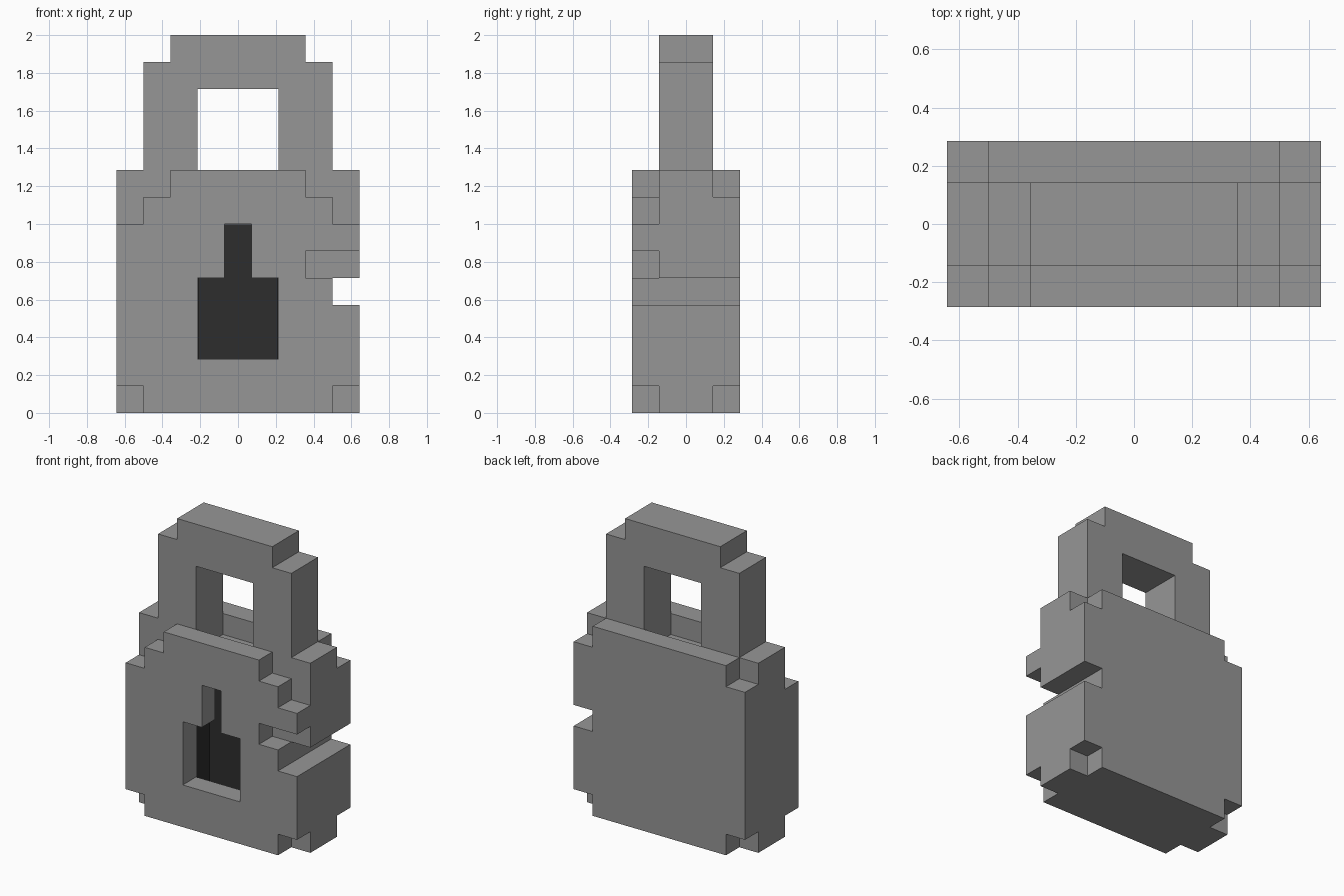
import bpy
import bmesh

if "Cube" in bpy.data.objects:
    bpy.data.objects.remove(bpy.data.objects["Cube"], do_unlink=True)

U = 1 / 7  # one block


def material(name, value):
    mat = bpy.data.materials.new(name)
    mat.use_nodes = True
    colour = (value, value, value, 1)
    mat.diffuse_color = colour
    mat.node_tree.nodes["Principled BSDF"].inputs["Base Color"].default_value = colour
    return mat


def finish(name, bm, mat):
    mesh = bpy.data.meshes.new(name)
    bm.to_mesh(mesh)
    bm.free()
    mesh.materials.append(mat)
    obj = bpy.data.objects.new(name, mesh)
    bpy.context.collection.objects.link(obj)
    return obj


def mirrored(half):
    """Complete a right-hand outline, listed bottom to top, with its mirror image."""
    return half + [(-x, z) for x, z in reversed(half)]


def slab(name, loops, y0, y1, mat):
    """Extrude an outline (and any holes), measured in blocks, from y0 to y1."""
    bm = bmesh.new()
    for loop in loops:
        verts = [bm.verts.new((x * U, y0 * U, z * U)) for x, z in loop]
        for a, b in zip(verts, verts[1:] + verts[:1]):
            bm.edges.new((a, b))
    bmesh.ops.triangle_fill(bm, use_beauty=True, use_dissolve=False, edges=bm.edges[:])
    result = bmesh.ops.extrude_face_region(bm, geom=bm.faces[:], use_keep_orig=True)
    moved = [v for v in result["geom"] if isinstance(v, bmesh.types.BMVert)]
    bmesh.ops.translate(bm, verts=moved, vec=(0, (y1 - y0) * U, 0))
    bmesh.ops.recalc_face_normals(bm, faces=bm.faces[:])
    return finish(name, bm, mat)


grey = material("metal grey", 0.305)
dark = material("keyhole dark", 0.026)

# Side notch cut into the left edge of every body layer
notch = [(4.5, 4), (3.5, 4), (3.5, 5), (4.5, 5)]
front_notch = [(4.5, 4), (3.5, 4), (3.5, 5), (2.5, 5), (2.5, 6), (4.5, 6)]

# Front plate with stepped shoulders and keyhole opening
low, high = [(3.5, 0), (3.5, 1), (4.5, 1)], [(4.5, 7), (3.5, 7), (3.5, 8), (2.5, 8), (2.5, 9)]
front = low + front_notch + high + [(-x, z) for x, z in reversed(low + high)]
keyhole = mirrored([(1.5, 2), (1.5, 5), (0.5, 5), (0.5, 7)])
slab("front_plate", [front, keyhole], -2, -1, grey)

# Core with a lock chamber and a gap between the shackle legs
core = [(4.5, 0)] + notch + [(4.5, 9), (1.5, 9), (1.5, 8),
                             (-1.5, 8), (-1.5, 9), (-4.5, 9), (-4.5, 0)]
chamber = mirrored([(1.5, 1), (1.5, 7)])
slab("body_core", [core, chamber], -1, 1, grey)

# Back plate
high = [(4.5, 8), (3.5, 8), (3.5, 9)]
back = low + notch + high + [(-x, z) for x, z in reversed(low + high)]
slab("back_plate", [back], 1, 2, grey)

# Shackle
arch = mirrored([(1.5, 9), (3.5, 9), (3.5, 13), (2.5, 13), (2.5, 14)])
arch += [(-1.5, 12), (1.5, 12)]
slab("shackle", [arch], -1, 1, grey)

# Dark lining of the chamber, open toward the front
bm = bmesh.new()
bmesh.ops.create_cube(bm, size=1)
for v in bm.verts:
    v.co = (v.co.x * 2.98 * U, (v.co.y - 0.5) * U, (4 + v.co.z * 5.98) * U)
bm.faces.ensure_lookup_table()
bmesh.ops.delete(bm, geom=[f for f in bm.faces if f.normal.y < -0.5], context="FACES_ONLY")
bmesh.ops.reverse_faces(bm, faces=bm.faces[:])
finish("keyhole_lining", bm, dark)
